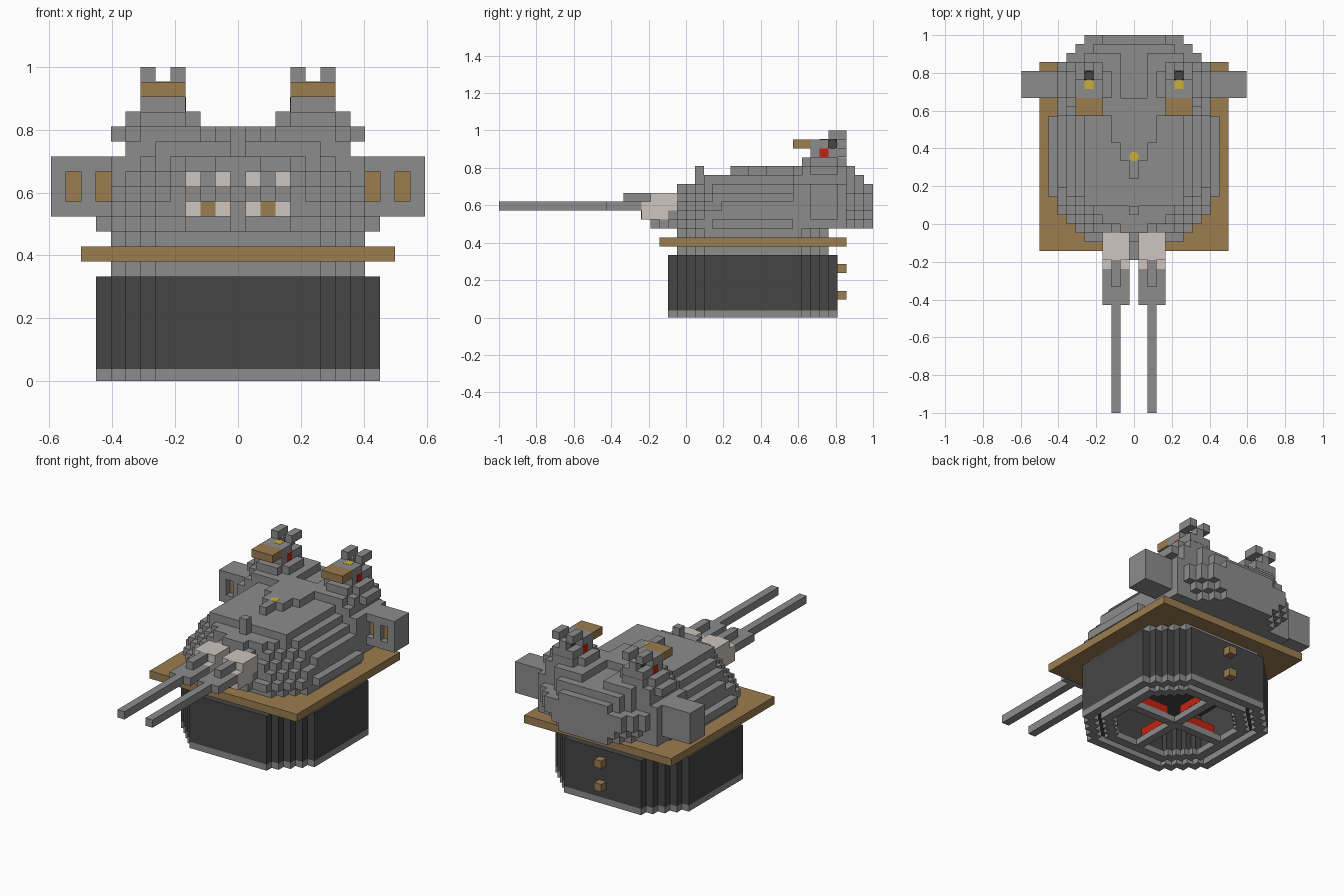
import bpy, bmesh, math
from mathutils import Matrix, Vector

if "Cube" in bpy.data.objects:
    bpy.data.objects.remove(bpy.data.objects["Cube"], do_unlink=True)

U = 1 / 21  # one block


def material(name, rgb):
    m = bpy.data.materials.new(name)
    m.use_nodes = True
    m.diffuse_color = (*rgb, 1)
    m.node_tree.nodes["Principled BSDF"].inputs["Base Color"].default_value = (*rgb, 1)
    return m


grey = material("steel grey", (0.265, 0.265, 0.265))
dark = material("dark grey", (0.06, 0.06, 0.06))
wood = material("deck brown", (0.33, 0.205, 0.08))
pale = material("pale canvas", (0.61, 0.56, 0.52))
red = material("red", (0.55, 0.016, 0.005))
gold = material("yellow", (0.6, 0.43, 0.035))


def finish(name, bm, mat):
    bmesh.ops.recalc_face_normals(bm, faces=bm.faces)
    bmesh.ops.scale(bm, vec=(U, U, U), verts=bm.verts)
    me = bpy.data.meshes.new(name)
    bm.to_mesh(me)
    bm.free()
    me.materials.append(mat)
    ob = bpy.data.objects.new(name, me)
    bpy.context.collection.objects.link(ob)


def box(name, mat, x, y, z):
    bm = bmesh.new()
    size = [b - a for a, b in (x, y, z)]
    mid = [(a + b) / 2 for a, b in (x, y, z)]
    bmesh.ops.create_cube(bm, size=1, matrix=Matrix.Translation(mid) @ Matrix.Diagonal((*size, 1)))
    finish(name, bm, mat)


def pair(name, mat, x, y, z):
    box(name + "_left", mat, x, y, z)
    box(name + "_right", mat, (-x[1], -x[0]), y, z)


def outline(steps, end):
    # Stepped plan, symmetric in x, from (start y, half width) steps
    half = []
    for i, (y, w) in enumerate(steps):
        if half and half[-1][0] == w:
            half.pop()
        else:
            half.append((w, y))
        half.append((w, steps[i + 1][0] if i + 1 < len(steps) else end))
    return half + [(-x, y) for x, y in reversed(half)]


def plan(name, mat, steps, end, z0, z1):
    bm = bmesh.new()
    f = bm.faces.new([bm.verts.new((x, y, z0)) for x, y in outline(steps, end)])
    top = bmesh.ops.extrude_face_region(bm, geom=[f], use_keep_orig=True)["geom"]
    bmesh.ops.translate(bm, vec=(0, 0, z1 - z0),
                        verts=[v for v in top if isinstance(v, bmesh.types.BMVert)])
    finish(name, bm, mat)


def ring(name, mat, steps, end, z0, z1, outer, inner):
    # Hollow stepped wall, both loops scaled about the centre
    bm = bmesh.new()
    pts = outline(steps, end)
    cy = (steps[0][0] + end) / 2
    loops = []
    for s, z in ((outer, z0), (outer, z1), (inner, z1), (inner, z0)):
        loops.append([bm.verts.new((x * s, cy + (y - cy) * s, z)) for x, y in pts])
    n = len(pts)
    for k in range(4):
        a, b = loops[k], loops[(k + 1) % 4]
        for i in range(n):
            j = (i + 1) % n
            bm.faces.new((a[i], a[j], b[j], b[i]))
    finish(name, bm, mat)


def disc(name, mat, centre, radius, length, axis):
    bm = bmesh.new()
    rot = Vector((0, 0, 1)).rotation_difference(Vector(axis)).to_matrix().to_4x4()
    bmesh.ops.create_cone(bm, cap_ends=True, segments=8, radius1=radius, radius2=radius, depth=length,
                          matrix=Matrix.Translation(centre) @ rot @ Matrix.Rotation(math.pi / 8, 4, "Z"))
    finish(name, bm, mat)


# Barbette drum, neck and deck
drum = [(i - 2, 5.5 + i) for i in range(5)] + [(13 + i, 8.5 - i) for i in range(4)]
neck = [(i - 1, 5.5 + i) for i in range(4)] + [(13 + i, 7.5 - i) for i in range(3)]
ring("drum_foot", grey, drum, 17, 0, 0.8, 1, 0.89)
ring("drum_wall", dark, drum, 17, 0.8, 6, 1, 0.8)
ring("drum_inner_foot", grey, drum, 17, 0, 0.8, 0.8, 0.68)
plan("drum_top", dark, drum, 17, 6, 7)
plan("neck", grey, neck, 16, 7, 10)
box("deck_plate", wood, (-10.5, 10.5), (-3, 18), (8, 9))
for z in (2, 5):
    box("rear_rung", wood, (-0.5, 0.5), (17, 18), (z, z + 1))

# Cross braces inside the drum, with red arms lying on them
box("cross_brace_x", grey, (-7.5, 7.5), (7, 8), (0, 0.8))
box("cross_brace_y", grey, (-0.5, 0.5), (0, 15), (0.02, 0.78))
pair("red_arm", red, (1.5, 5.5), (7, 8), (0.8, 1.8))
for y in (2, 9):
    box("red_arm_cross", red, (-0.5, 0.5), (y, y + 4), (0.8, 1.8))

# Armoured house, each layer rounded at the bow and stern
bow = [(-3, 3.5), (-2, 5.5), (-1, 6.5), (0, 7.5), (1, 8.5), (3, 9.5)]
stern = [(18, 7.5), (19, 6.5), (20, 5.5)]
layers = [(0, 0, 9.5, 2), (1, 0, 8.5, 1), (1, 1, 8.5, 0), (2, 1, 7.5, 0), (2, 2, 6.5, 2)]
for i, (shift, inset, widest, tuck) in enumerate(layers):
    steps = [(y + shift, min(w - inset, widest)) for y, w in bow] + [(12, 8.5)]
    steps += [(y, w - tuck) for y, w in stern]
    plan("house_layer", grey, steps, 21, 10 + i, 11 + i)
plan("house_roof", grey, [(2, 5.5), (12, 7.5), (18, 5.5), (19, 4.5)], 20, 15, 16)
box("roof_post", grey, (-0.5, 0.5), (1, 2), (15, 17))
box("bow_nose", grey, (-0.5, 0.5), (-4, -1), (10, 12))

# Raised spine that forks into two pads around a rear notch
plan("roof_spine", grey, [(5, 0.5), (7, 1.5), (9, 2.5), (12, 6.5), (13, 7.5)], 14, 16, 17)
for x, y0, y1 in ((8.5, 14, 17), (7.5, 17, 18), (5.5, 18, 19)):
    pair("roof_pad", grey, (1.5, x), (y0, y1), (16, 17))
disc("roof_lamp", gold, (0, 7.5, 16.97), 0.54, 0.1, (0, 0, 1))

# Rangefinder arms with recessed windows
pair("rangefinder_arm", grey, (8.5, 12.5), (15, 17), (11, 15))
for z in (11, 14):
    pair("rangefinder_rail", grey, (8.5, 12.5), (14, 15), (z, z + 1))
for x in (9.5, 11.5):
    pair("rangefinder_post", grey, (x, x + 1), (14, 15), (12, 14))
for x in (8.5, 10.5):
    pair("rangefinder_window", wood, (x, x + 1), (14.8, 15), (12, 14))

# Guns
pair("gun_barrel", grey, (1.5, 2.5), (-21, -9), (12, 13))
pair("gun_sleeve", grey, (0.5, 3.5), (-9, -5), (12, 13))
pair("gun_ridge", grey, (1.5, 2.5), (-7, -4), (13, 14))
pair("gun_bag", pale, (0.5, 3.5), (-5, -1), (11, 13))
pair("gun_bag_top", pale, (0.5, 3.5), (-4, -0.9), (13, 14))
pair("gun_chock", wood, (1.5, 2.5), (-5.05, -4), (11, 12))

# Director towers on the roof
pair("tower_base", grey, (2.5, 7.5), (14, 17), (17, 18))
pair("tower_base_long", grey, (3.5, 6.5), (13, 18), (17, 17.98))
pair("tower_body", grey, (3.5, 6.5), (14, 16), (18, 20))
pair("tower_back", grey, (3.5, 6.5), (16, 18), (18, 19))
pair("tower_spine", grey, (4.5, 5.5), (17, 18), (19, 20))
pair("tower_visor", wood, (3.5, 6.5), (12, 14), (19, 20))
pair("tower_red_band", red, (3.48, 6.52), (15, 16), (18, 19))
for x in (3.5, 5.5):
    pair("tower_horn", grey, (x, x + 1), (16, 18), (20, 21))
for s in (-1, 1):
    disc("tower_pivot", dark, (s * 5, 16.45, 19.45), 0.58, 1, (1, 0, 0))
    disc("tower_pivot_cap", dark, (s * 5, 16.45, 19.5), 0.56, 0.98, (0, 0, 1))
    box("tower_lamp", gold, (s * 5 - 0.48, s * 5 + 0.48), (15, 15.95), (19.5, 20.03))
